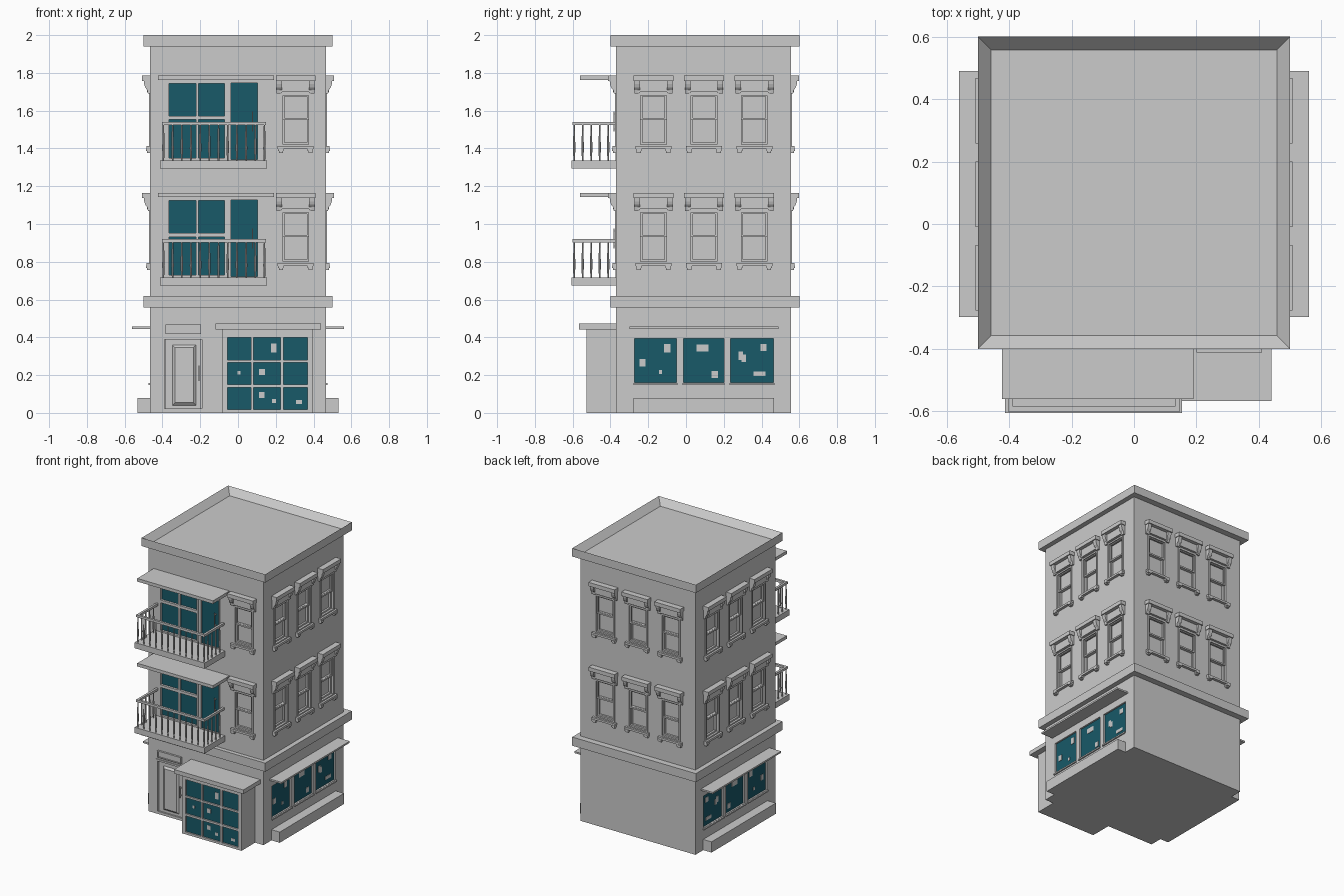
import bpy, bmesh, math
from mathutils import Matrix, Vector

if "Cube" in bpy.data.objects:
    bpy.data.objects.remove(bpy.data.objects["Cube"])

glass = bpy.data.materials.new("teal_glass")
glass.diffuse_color = (0.009, 0.1, 0.14, 1)
glass.use_nodes = True
glass.node_tree.nodes["Principled BSDF"].inputs["Base Color"].default_value = glass.diffuse_color

X, YF, YB = 0.465, -0.37, 0.555      # wall planes
DZ = 0.62                            # storey height


def add_box(bm, b):
    x0, x1, y0, y1, z0, z1 = b
    m = Matrix.Translation(((x0 + x1) / 2, (y0 + y1) / 2, (z0 + z1) / 2)) @ \
        Matrix.Diagonal((x1 - x0, y1 - y0, z1 - z0, 1))
    return bmesh.ops.create_cube(bm, size=1, matrix=m)["verts"]


def finish(name, bm, mat=None):
    me = bpy.data.meshes.new(name)
    bmesh.ops.recalc_face_normals(bm, faces=bm.faces)
    bm.to_mesh(me)
    bm.free()
    if mat:
        me.materials.append(mat)
    ob = bpy.data.objects.new(name, me)
    bpy.context.collection.objects.link(ob)
    return ob


def boxes(name, bs, mat=None):
    bm = bmesh.new()
    for b in bs:
        add_box(bm, b)
    return finish(name, bm, mat)


def ring(x0, x1, y0, y1, z0, z1, t):
    """Four bars of a rectangular frame facing -y."""
    return [(x0, x0 + t, y0, y1, z0, z1), (x1 - t, x1, y0, y1, z0, z1),
            (x0 + t, x1 - t, y0, y1, z0, z0 + t), (x0 + t, x1 - t, y0, y1, z1 - t, z1)]


def place(src, name, mats):
    """Linked copies of a part at every matrix."""
    for i, m in enumerate(mats):
        ob = src if i == 0 else bpy.data.objects.new(name, src.data)
        if i:
            bpy.context.collection.objects.link(ob)
        ob.matrix_world = m


def at(x, y, deg, z=0):
    return Matrix.Translation((x, y, z)) @ Matrix.Rotation(math.radians(deg), 4, 'Z')


# positions of the sash windows on all four walls (local -y points outward)
spots = []
for dz in (0, -DZ):
    spots.append(at(0.305, YF, 0, dz))
    for y in (-0.172, 0.095, 0.362):
        spots += [at(X, y, 90, dz), at(-X, y, -90, dz)]
    for x in (-0.266, 0, 0.266):
        spots.append(at(x, YB, 180, dz))
sides = [at(X, 0, 90), at(-X, 0, -90)]
floors = [Matrix.Translation((0, 0, dz)) for dz in (0, -DZ)]
shop = [(-0.272, -0.05), (-0.013, 0.2), (0.235, 0.463)]   # side shop windows

# main walls with recessed openings
walls = boxes("walls", [(-X, X, YF, YB, 0, 1.95)])
bm = bmesh.new()


def cut(b, m):
    bmesh.ops.transform(bm, matrix=m, verts=add_box(bm, b))


for m in spots:
    cut((-0.072, 0.072, -0.05, 0.03, 1.42, 1.685), m)
for m in floors:
    cut((-0.373, -0.065, YF - 0.05, YF + 0.03, 1.342, 1.752), m)
    cut((-0.042, 0.108, YF - 0.05, YF + 0.03, 1.338, 1.752), m)
for i, m in enumerate(sides):
    for a, b in shop:
        if i:
            a, b = -b, -a
        cut((a, b, -0.05, 0.03, 0.16, 0.393), m)
cut((-0.39, -0.19, YF - 0.05, YF + 0.02, 0.02, 0.39), Matrix())
cutter = finish("opening_cutter", bm)
cutter.hide_render = True
mod = walls.modifiers.new("openings", 'BOOLEAN')
mod.operation, mod.solver, mod.object = 'DIFFERENCE', 'EXACT', cutter
bpy.context.view_layer.objects.active = walls
bpy.ops.object.modifier_apply(modifier="openings")
bpy.data.objects.remove(cutter)

# band between shop and flats, roof parapet
boxes("storey_band", [(-0.5, 0.5, -0.4, 0.6, 0.557, 0.62)])
bm = bmesh.new()
add_box(bm, (-0.5, 0.5, -0.4, 0.6, 1.94, 2.0))
bm.faces.ensure_lookup_table()
top = max(bm.faces, key=lambda f: f.calc_center_median().z)
bmesh.ops.inset_region(bm, faces=[top], thickness=0.06)
for v in top.verts:
    v.co.z = 1.953
finish("roof_parapet", bm)

# sash window frame
w = ring(-0.08, 0.08, -0.006, 0.004, 1.41, 1.693, 0.012)
w += ring(-0.07, 0.07, 0.002, 0.015, 1.55, 1.685, 0.011)
w += ring(-0.07, 0.07, 0.012, 0.026, 1.42, 1.562, 0.011)
place(boxes("sash_window", w), "sash_window", spots)

# window sill on two small blocks
sill = [(-0.095, 0.095, -0.02, 0.005, 1.398, 1.413)]
for s in (-0.078, 0.078):
    sill += [(s - 0.015, s + 0.015, -0.023, 0.005, 1.386, 1.4),
             (s - 0.011, s + 0.011, -0.017, 0.005, 1.377, 1.388)]
place(boxes("window_sill", sill), "window_sill", spots)

# window hood with scrolled end brackets
bm = bmesh.new()
add_box(bm, (-0.105, 0.105, -0.042, 0.005, 1.757, 1.785))
add_box(bm, (-0.085, 0.085, -0.016, 0.005, 1.7, 1.757))
prof = [(0.005, 1.69), (-0.012, 1.69), (-0.016, 1.71), (-0.026, 1.722),
        (-0.032, 1.74), (-0.034, 1.757), (0.005, 1.757)]
for s in (-1, 1):
    vs = [bm.verts.new((s * 0.072, y, z)) for y, z in prof]
    ext = bmesh.ops.extrude_face_region(bm, geom=[bm.faces.new(vs)])
    bmesh.ops.translate(bm, vec=(s * 0.028, 0, 0),
                        verts=[g for g in ext["geom"] if isinstance(g, bmesh.types.BMVert)])
place(finish("window_hood", bm), "window_hood", spots)

# balcony window and glazed door
f = ring(-0.377, -0.061, YF - 0.004, YF + 0.015, 1.338, 1.756, 0.011)
f += [(-0.223, -0.209, YF - 0.004, YF + 0.015, 1.345, 1.75),
      (-0.37, -0.065, YF - 0.004, YF + 0.015, 1.552, 1.572)]
f += ring(-0.046, 0.112, YF - 0.004, YF + 0.015, 1.332, 1.756, 0.009)
place(boxes("balcony_window_frame", f), "balcony_window_frame", floors)
g = [(-0.37, -0.066, YF + 0.012, YF + 0.028, 1.343, 1.75),
     (-0.04, 0.105, YF + 0.008, YF + 0.028, 1.34, 1.75)]
place(boxes("balcony_glass", g, glass), "balcony_glass", floors)
h = [(0.074, 0.08, YF - 0.014, YF - 0.008, 1.49, 1.595)]
h += [(0.074, 0.08, YF - 0.01, YF + 0.01, z, z + 0.006) for z in (1.5, 1.579)]
place(boxes("balcony_door_handle", h), "balcony_door_handle", floors)

# balcony canopy and slab
place(boxes("balcony_canopy", [(-0.423, 0.19, -0.56, YF + 0.005, 1.762, 1.785)]), "balcony_canopy", floors)
place(boxes("balcony_slab", [(-0.413, 0.153, -0.605, YF + 0.005, 1.295, 1.337)]), "balcony_slab", floors)

# balcony railing: handrails and balusters
bm = bmesh.new()
L, R, F = -0.395, 0.14, -0.592
for b in ((L - 0.008, R + 0.008, F - 0.008, F + 0.008, 1.523, 1.54),
          (L - 0.008, L + 0.008, F, YF, 1.523, 1.54), (R - 0.008, R + 0.008, F, YF, 1.523, 1.54)):
    add_box(bm, b)
pts = [(L + (R - L) * i / 11, F) for i in range(12)]
pts += [(x, F + 0.045 * i) for x in (L, R) for i in range(1, 5)]
for x, y in pts:
    for z0, z1, r0, r1 in ((1.335, 1.40, 0.004, 0.0065), (1.40, 1.525, 0.0065, 0.0035)):
        bmesh.ops.create_cone(bm, segments=8, cap_ends=True, radius1=r0, radius2=r1, depth=z1 - z0,
                              matrix=Matrix.Translation((x, y, (z0 + z1) / 2)))
place(finish("balcony_railing", bm), "balcony_railing", floors)

# front shop bay: body, 3x3 glazing bars, panes, roof
boxes("bay_body", [(-0.085, 0.397, -0.508, YF + 0.005, 0, 0.445)])
xs = [(-0.085, -0.055), (0.07, 0.083), (0.224, 0.241), (0.367, 0.397)]
zs = [(0, 0.017), (0.135, 0.15), (0.268, 0.281), (0.4, 0.445)]
boxes("bay_window_bars", [(a, b, -0.527, -0.505, 0, 0.445) for a, b in xs] +
      [(-0.06, 0.37, -0.527, -0.505, a, b) for a, b in zs])
boxes("bay_glass", [(-0.056, 0.368, -0.516, -0.506, 0.015, 0.402)], glass)
boxes("bay_roof", [(-0.12, 0.44, -0.567, YF + 0.005, 0.442, 0.472)])
notes = [(0.19, 0.343, .014, .024), (0.005, 0.212, .008, .01), (0.127, 0.217, .016, .016),
         (0.125, 0.094, .014, .016), (0.19, 0.063, .011, .011), (0.322, 0.057, .016, .01)]
boxes("bay_notices", [(x - a, x + a, -0.519, -0.515, z - b, z + b) for x, z, a, b in notes])

# side shop windows, notices, sills, awnings and ledges
notes = [(-0.1, 0.342, .017, .023), (-0.23, 0.265, .016, .02), (-0.136, 0.217, .008, .011),
         (0.087, 0.344, .032, .018), (0.153, 0.203, .017, .018), (0.29, 0.303, .012, .022),
         (0.305, 0.29, .012, .02), (0.41, 0.346, .016, .018), (0.39, 0.206, .032, .012)]
for s, side in ((1, "right"), (-1, "left")):
    def bx(x0, x1, *r):
        return (min(s * x0, s * x1), max(s * x0, s * x1), *r)
    boxes(side + "_shop_glass", [bx(X - 0.029, X - 0.012, a, b, 0.16, 0.393) for a, b in shop], glass)
    boxes(side + "_shop_notices", [bx(X - 0.014, X - 0.009, y - a, y + a, z - b, z + b)
                                   for y, z, a, b in notes])
    boxes(side + "_shop_sills", [bx(X - 0.005, X + 0.01, a - 0.005, b + 0.005, 0.148, 0.158)
                                 for a, b in shop])
    boxes(side + "_awning", [bx(X - 0.005, 0.56, -0.298, 0.49, 0.445, 0.457)])
    boxes(side + "_ledge", [bx(X - 0.005, 0.532, -0.278, 0.465, 0, 0.078)])

# front door: frame, bevelled panel, handle, light box above
boxes("door_frame", ring(-0.402, -0.178, YF - 0.006, YF + 0.005, 0.01, 0.402, 0.013))
boxes("door_leaf", [(-0.385, -0.195, YF + 0.008, YF + 0.025, 0.02, 0.388)])
bm = bmesh.new()
c = Vector((-0.285, 0, 0.2))
for v in add_box(bm, (-0.35, -0.22, YF - 0.004, YF + 0.01, 0.038, 0.362)):
    if v.co.y < YF:
        v.co.x -= math.copysign(0.016, v.co.x - c.x)
        v.co.z -= math.copysign(0.016, v.co.z - c.z)
finish("door_panel", bm)
boxes("door_handle", [(-0.21, -0.203, YF - 0.014, YF - 0.007, 0.17, 0.252)] +
      [(-0.21, -0.203, YF - 0.01, YF + 0.01, z, z + 0.007) for z in (0.18, 0.235)])
boxes("door_light", ring(-0.385, -0.195, YF - 0.014, YF + 0.005, 0.418, 0.468, 0.007) +
      [(-0.38, -0.2, YF - 0.007, YF + 0.005, 0.422, 0.464)])
